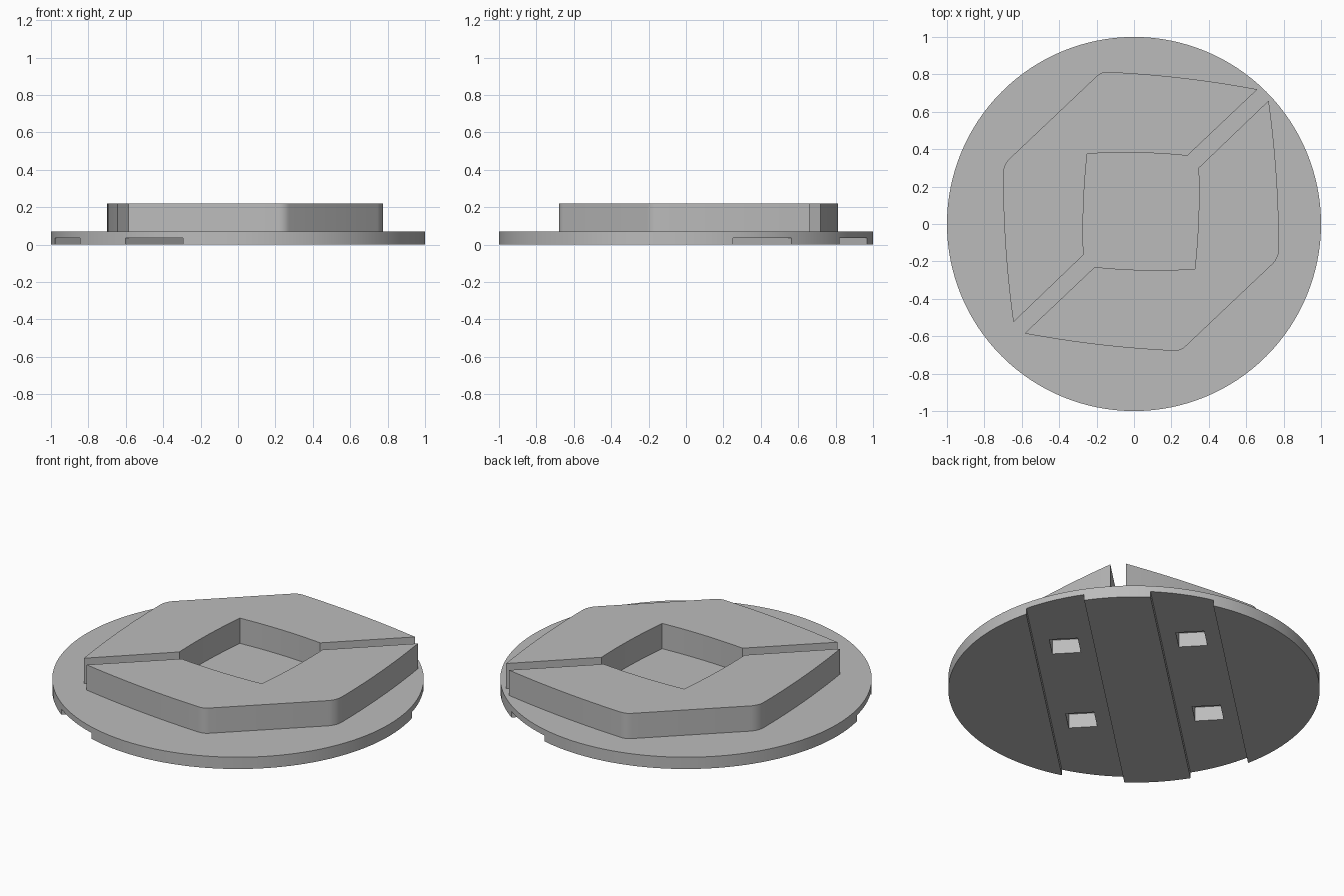
import bpy
import bmesh
import math
from mathutils import Matrix, Vector

cube = bpy.data.objects.get("Cube")
if cube:
    bpy.data.objects.remove(cube, do_unlink=True)

GREY = (0.5, 0.5, 0.5, 1)
mat = bpy.data.materials.new("plain grey")
mat.use_nodes = True
mat.diffuse_color = GREY
mat.node_tree.nodes["Principled BSDF"].inputs["Base Color"].default_value = GREY

BASE_TOP, BLOCK_TOP, GROOVE_TOP, PIT_TOP = 0.07, 0.22, 0.035, 0.12
TURN = Matrix.Rotation(math.radians(43.7), 4, "Z")  # direction of gap and grooves
CENTRE = Vector((0.0375, 0.0675))                   # centre of the raised blocks


def prism(name, outline, bottom, top):
    """Extrude a flat outline between two heights."""
    bm = bmesh.new()
    face = bm.faces.new([bm.verts.new((x, y, bottom)) for x, y in outline])
    new = bmesh.ops.extrude_face_region(bm, geom=[face], use_keep_orig=True)["geom"]
    for v in new:
        if isinstance(v, bmesh.types.BMVert):
            v.co.z = top
    bmesh.ops.recalc_face_normals(bm, faces=bm.faces[:])
    mesh = bpy.data.meshes.new(name)
    bm.to_mesh(mesh)
    bm.free()
    mesh.materials.append(mat)
    obj = bpy.data.objects.new(name, mesh)
    bpy.context.collection.objects.link(obj)
    return obj


def box(name, along, across, half_along, half_across, bottom, top):
    """Box in the turned frame of the grooves."""
    corners = [(-1, -1), (1, -1), (1, 1), (-1, 1)]
    pts = [TURN @ Vector((along + i * half_along, across + j * half_across, 0))
           for i, j in corners]
    return prism(name, [p.xy for p in pts], bottom, top)


def arc(a, bend, b, steps):
    """Quadratic curve from a to b pulled toward bend."""
    a, bend, b = Vector(a), Vector(bend), Vector(b)
    return [a * (1 - t) ** 2 + bend * 2 * t * (1 - t) + b * t * t
            for t in (i / steps for i in range(steps + 1))]


def cut(obj, cutters):
    bpy.context.view_layer.objects.active = obj
    for c in cutters:
        mod = obj.modifiers.new("cut", "BOOLEAN")
        mod.operation, mod.solver, mod.object = "DIFFERENCE", "EXACT", c
        bpy.ops.object.modifier_apply(modifier=mod.name)


# Round base plate
circle = [(math.cos(a), math.sin(a)) for a in (math.tau * i / 128 for i in range(128))]
base = prism("base_plate", circle, 0, BASE_TOP)

# Two raised half blocks, one the half-turn of the other
outline = (arc((-0.645, -0.525), (-0.70, -0.13), (-0.70, 0.27), 12)
           + arc((-0.70, 0.27), (-0.70, 0.31), (-0.67, 0.345), 6)
           + arc((-0.20, 0.79), (-0.175, 0.815), (-0.14, 0.813), 6)
           + arc((-0.14, 0.813), (0.26, 0.795), (0.66, 0.72), 12)[1:]
           + arc((0.285, 0.365), (0.01, 0.393), (-0.25, 0.375), 10)
           + arc((-0.25, 0.375), (-0.28, 0.10), (-0.27, -0.165), 10)[1:])
outline = [p for i, p in enumerate(outline) if (p - outline[i - 1]).length > 0.001]
back = prism("back_block", outline, BASE_TOP, BLOCK_TOP)
front = prism("front_block", [2 * CENTRE - p for p in outline], BASE_TOP, BLOCK_TOP)

# Underside grooves, each with two square pits reaching up into the blocks
grooves, pits = [], []
for across in (-0.324, 0.361):
    grooves.append(box("groove_cutter", 0, across, 1.2, 0.163, -0.1, GROOVE_TOP))
    for along in (-0.354, 0.448):
        pits.append(box("pit_cutter", along, across, 0.077, 0.077, 0.01, PIT_TOP))
cut(base, grooves + pits)
cut(front, pits[:2])
cut(back, pits[2:])
for c in grooves + pits:
    bpy.data.objects.remove(c, do_unlink=True)

# Smooth curved walls, crisp edges
bpy.ops.object.select_all(action="DESELECT")
for obj in (base, back, front):
    obj.select_set(True)
bpy.context.view_layer.objects.active = base
bpy.ops.object.shade_smooth_by_angle(angle=math.radians(25))
